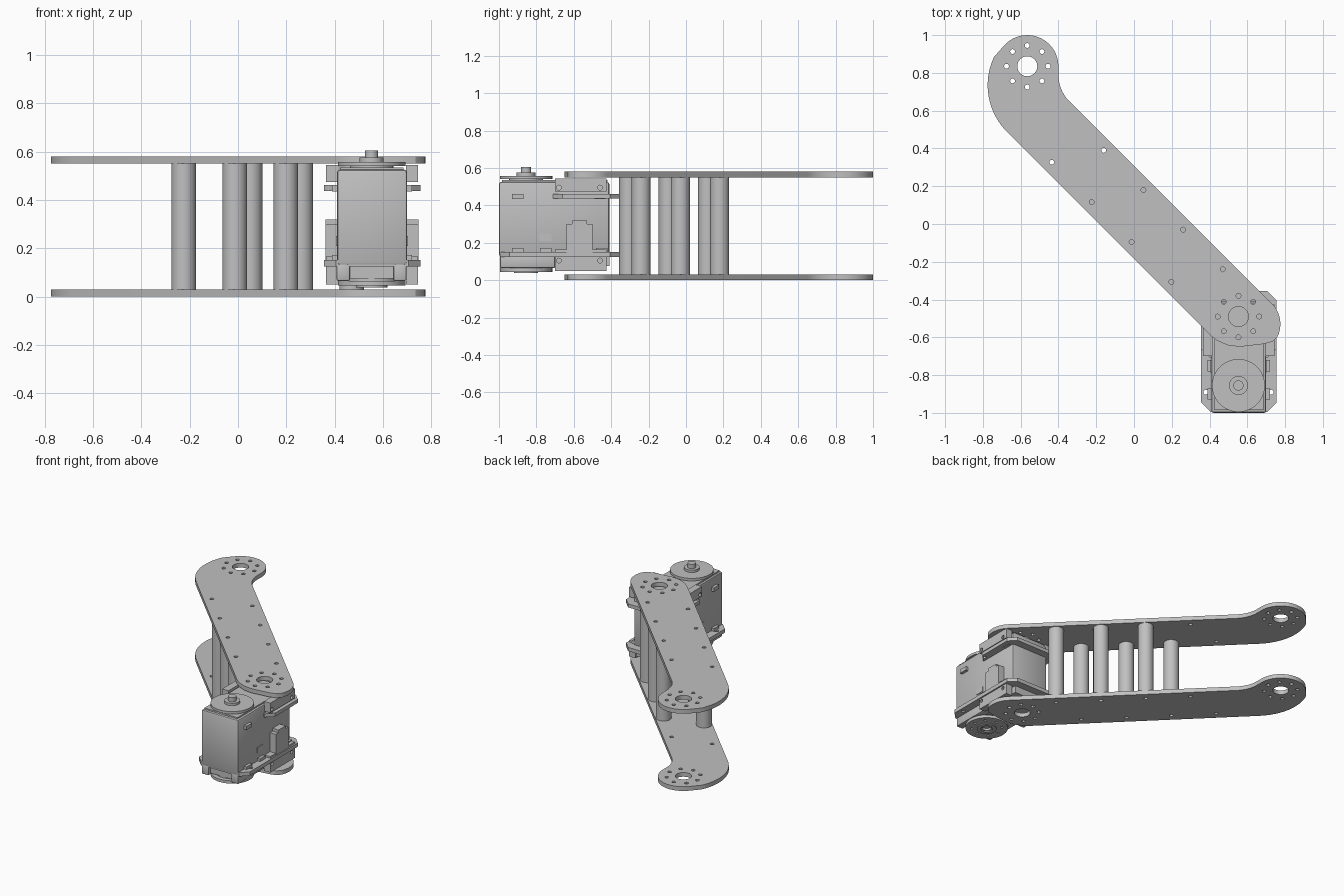
import bpy, bmesh
from math import cos, sin, radians, pi
from mathutils import Matrix, Vector

cube = bpy.data.objects.get("Cube")
if cube:
    bpy.data.objects.remove(cube, do_unlink=True)

grey = bpy.data.materials.new("light grey metal")
grey.use_nodes = True
colour = (0.53, 0.53, 0.53, 1)
grey.diffuse_color = colour
grey.node_tree.nodes["Principled BSDF"].inputs["Base Color"].default_value = colour


def finish(obj):
    obj.data.materials.clear()
    obj.data.materials.append(grey)
    bpy.ops.object.select_all(action='DESELECT')
    obj.select_set(True)
    bpy.context.view_layer.objects.active = obj
    bpy.ops.object.shade_smooth_by_angle(angle=radians(30))
    return obj


def add_mesh(name, mesh):
    obj = bpy.data.objects.new(name, mesh)
    bpy.context.collection.objects.link(obj)
    return finish(obj)


def arc(cx, cy, r, a0, a1, n=12):
    angles = [radians(a0 + (a1 - a0) * i / n) for i in range(n + 1)]
    return [(cx + r * cos(a), cy + r * sin(a)) for a in angles]


def circle(cx, cy, r, n=24):
    return arc(cx, cy, r, 0, 360 - 360 / n, n - 1)


def plate(name, outline, holes, low, high, turn=Matrix()):
    """Flat sheet with holes, extruded from low to high along its normal."""
    curve = bpy.data.curves.new(name, 'CURVE')
    curve.dimensions = '2D'
    curve.fill_mode = 'BOTH'
    curve.extrude = (high - low) / 2
    for loop in [outline] + holes:
        spline = curve.splines.new('POLY')
        spline.points.add(len(loop) - 1)
        for point, (u, v) in zip(spline.points, loop):
            point.co = (u, v, 0, 1)
        spline.use_cyclic_u = True
    temp = bpy.data.objects.new(name + " curve", curve)
    bpy.context.collection.objects.link(temp)
    bpy.context.view_layer.update()
    graph = bpy.context.evaluated_depsgraph_get()
    mesh = bpy.data.meshes.new_from_object(temp.evaluated_get(graph))
    bpy.data.objects.remove(temp, do_unlink=True)
    bm = bmesh.new()
    bm.from_mesh(mesh)
    bmesh.ops.remove_doubles(bm, verts=bm.verts, dist=1e-5)
    bmesh.ops.transform(bm, verts=bm.verts, matrix=turn @ Matrix.Translation((0, 0, (low + high) / 2)))
    bmesh.ops.recalc_face_normals(bm, faces=bm.faces)
    bm.to_mesh(mesh)
    bm.free()
    return add_mesh(name, mesh)


def box(name, x, y, z, bevel=0.0):
    bm = bmesh.new()
    bmesh.ops.create_cube(bm, size=1)
    for v in bm.verts:
        v.co = Vector([(r[0] + r[1]) / 2 + c * (r[1] - r[0]) for r, c in zip((x, y, z), v.co)])
    if bevel:
        bmesh.ops.bevel(bm, geom=bm.edges[:], offset=bevel, segments=2, profile=0.5, affect='EDGES')
    mesh = bpy.data.meshes.new(name)
    bm.to_mesh(mesh)
    bm.free()
    return add_mesh(name, mesh)


def cylinder(name, x, y, r, low, high, n=32):
    bm = bmesh.new()
    bmesh.ops.create_cone(bm, cap_ends=True, segments=n, radius1=r, radius2=r, depth=high - low,
                          matrix=Matrix.Translation((x, y, (low + high) / 2)))
    mesh = bpy.data.meshes.new(name)
    bm.to_mesh(mesh)
    bm.free()
    return add_mesh(name, mesh)


def rect(u0, u1, v0, v1, c=0.0):
    if not c:
        return [(u0, v0), (u1, v0), (u1, v1), (u0, v1)]
    return [(u0 + c, v0), (u1 - c, v0), (u1, v0 + c), (u1, v1 - c),
            (u1 - c, v1), (u0 + c, v1), (u0, v1 - c), (u0, v0 + c)]


# Arm plates: two bent links with pivot holes and two rows of screw holes
far, near = (-0.565, 0.835), (0.553, -0.49)
arm_outline = (arc(*far, 0.165, 0, 140, 18)
               + arc(-0.425, 0.735, 0.35, 155, 225)
               + [(0.40, -0.585), (0.44, -0.618), (0.50, -0.643), (0.56, -0.65), (0.69, -0.635), (0.735, -0.622)]
               + arc(0.62, -0.53, 0.155, -25, 45)
               + arc(-0.20, 0.79, 0.20, 225, 180))
left_row = [(-0.435 + 0.211 * i, 0.327 - 0.211 * i) for i in range(4)]
right_row = [(-0.16 + 0.21 * i, 0.39 - 0.21 * i) for i in range(4)]
arm_holes = [circle(x, y, 0.013, 12) for x, y in left_row + right_row]
for px, py in (far, near):
    arm_holes.append(circle(px, py, 0.053))
    arm_holes += [circle(px + 0.11 * cos(i * pi / 4), py + 0.11 * sin(i * pi / 4), 0.013, 12)
                  for i in range(8)]
plate("lower_arm_plate", arm_outline, arm_holes, 0, 0.03)
plate("upper_arm_plate", arm_outline, arm_holes, 0.55, 0.58)

# Standoffs between the plates
for i, (x, y) in enumerate(left_row[1:] + right_row[1:]):
    cylinder(f"standoff_{i + 1}", x, y, 0.051, 0.03, 0.55)

# Motor housing
mx, my = 0.553, -0.855
box("motor_body", (0.41, 0.70), (-1.0, -0.41), (0.13, 0.525), 0.012)
box("motor_top_cap", (0.425, 0.685), (-0.985, -0.42), (0.52, 0.535))
box("motor_base", (0.43, 0.68), (-0.97, -0.41), (0.075, 0.14))
for side in (-1, 1):
    a, b = sorted((mx + side * 0.145, mx + side * 0.09))
    box("base_foot", (a, b), (-0.995, -0.70), (0.065, 0.14), 0.008)

# Mounting flanges with chamfered corners
flange_holes = [circle(mx + s * 0.173, y, 0.013, 12) for s in (-1, 1) for y in (-0.89, -0.67)]
plate("lower_flange", rect(0.355, 0.755, -0.995, -0.355, 0.05), flange_holes, 0.125, 0.152)
plate("upper_flange", rect(0.355, 0.755, -0.71, -0.355, 0.05),
      [circle(mx + s * 0.173, -0.67, 0.013, 12) for s in (-1, 1)], 0.437, 0.462)

# Side brackets, cable covers and ribs on both sides
upright = Matrix(((0, 0, 1, 0), (1, 0, 0, 0), (0, 1, 0, 0), (0, 0, 0, 1)))
for side, word in ((-1, "right"), (1, "left")):
    def span(inner, outer):
        return sorted((mx + 0.002 + side * inner, mx + 0.002 + side * outer))
    for label, z0, z1, zh in (("upper", 0.475, 0.545, 0.495), ("lower", 0.05, 0.165, 0.105)):
        plate(f"{label}_bracket_{word}", rect(-0.70, -0.425, z0, z1),
              [circle(y, zh, 0.013, 12) for y in (-0.68, -0.46)], *span(0.14, 0.19), upright)
    box(f"side_cover_{word}", span(0.14, 0.192), (-0.64, -0.50), (0.15, 0.30))
    box(f"side_cover_cap_{word}", span(0.14, 0.192), (-0.61, -0.53), (0.30, 0.32))
    for y in (-0.90, -0.75, -0.45):
        box(f"lower_rib_{word}", span(0.14, 0.165), (y - 0.03, y + 0.03), (0.15, 0.172))
    for y in (-0.90, -0.46):
        box(f"upper_rib_{word}", span(0.14, 0.165), (y - 0.03, y + 0.03), (0.435, 0.462))
    box(f"side_port_{word}", span(0.14, 0.149), (-0.785, -0.72), (0.21, 0.25))

# Output horn on top and idler disc underneath
cylinder("horn_neck", mx, my, 0.09, 0.53, 0.545)
cylinder("output_horn", mx, my, 0.14, 0.54, 0.558, 48)
cylinder("horn_collar", mx, my, 0.05, 0.555, 0.575)
cylinder("horn_post", mx, my, 0.027, 0.57, 0.605, 24)
cylinder("idler_neck", mx, my, 0.11, 0.06, 0.08)
plate("idler_disc", circle(mx, my, 0.14, 48),
      [circle(mx, my, 0.03)] + [circle(mx + 0.1 * cos(i * pi / 4), my + 0.1 * sin(i * pi / 4), 0.01, 10)
                                for i in range(8)], 0.045, 0.065)
plate("idler_ring", circle(mx, my, 0.065), [circle(mx, my, 0.04)], 0.038, 0.05)
